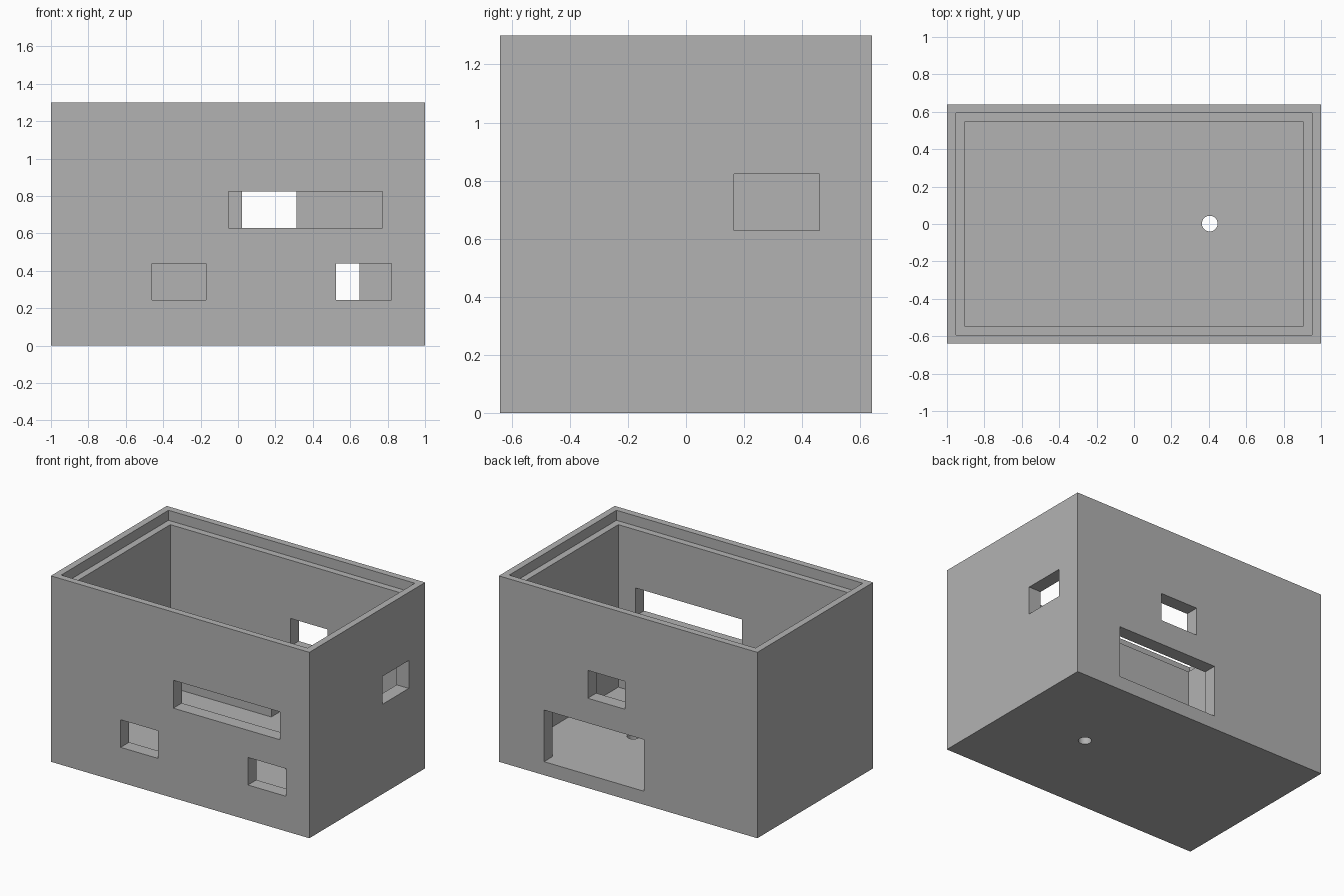
import bpy

if "Cube" in bpy.data.objects:
    bpy.data.objects.remove(bpy.data.objects["Cube"], do_unlink=True)

# Main dimensions
HX, HY, HEIGHT = 1.0, 0.64, 1.3
WALL = 0.094
LIP = 0.047
LIP_DEPTH = 0.07

grey = bpy.data.materials.new("matte grey")
grey.use_nodes = True
colour = (0.448, 0.448, 0.448, 1)
grey.diffuse_color = colour
grey.node_tree.nodes["Principled BSDF"].inputs["Base Color"].default_value = colour


def block(name, x, y, z):
    """Box from (min, max) ranges along each axis."""
    ranges = (x, y, z)
    bpy.ops.mesh.primitive_cube_add(size=1, location=[(a + b) / 2 for a, b in ranges])
    ob = bpy.context.object
    ob.name = name
    ob.scale = [b - a for a, b in ranges]
    bpy.ops.object.transform_apply(location=True, rotation=False, scale=True)
    ob.data.materials.append(grey)
    return ob


def cut(body, cutter):
    """Subtract the cutter from the body and discard it."""
    cutter.hide_render = True
    mod = body.modifiers.new(cutter.name, "BOOLEAN")
    mod.operation = "DIFFERENCE"
    mod.solver = "EXACT"
    mod.object = cutter
    bpy.context.view_layer.objects.active = body
    bpy.ops.object.modifier_apply(modifier=mod.name)
    bpy.data.objects.remove(cutter, do_unlink=True)


# Outer case
case = block("case", (-HX, HX), (-HY, HY), (0, HEIGHT))

# Hollow interior and the stepped lid seat around the rim
for name, inset, floor in (("cavity", WALL, WALL), ("lid_seat", LIP, HEIGHT - LIP_DEPTH)):
    ix, iy = HX - inset, HY - inset
    cut(case, block(name, (-ix, ix), (-iy, iy), (floor, HEIGHT + 0.2)))

# Rectangular ports through the walls
front = (-HY - 0.1, -HY + WALL + 0.05)
back = (HY - WALL - 0.05, HY + 0.1)
right_side = (HX - WALL - 0.05, HX + 0.1)
upper, lower = (0.628, 0.823), (0.245, 0.438)
ports = {
    "front_wide_port": ((-0.052, 0.772), front, upper),
    "front_port_a": ((-0.46, -0.17), front, lower),
    "front_port_b": ((0.525, 0.82), front, lower),
    "back_small_port": ((0.022, 0.312), back, upper),
    "back_large_port": ((-0.125, 0.65), back, (WALL, 0.455)),
    "side_port": (right_side, (0.166, 0.459), upper),
}
for name, (x, y, z) in ports.items():
    cut(case, block(name, x, y, z))

# Round hole in the floor
bpy.ops.mesh.primitive_cylinder_add(vertices=32, radius=0.042, depth=0.5, location=(0.405, 0.002, 0))
hole = bpy.context.object
hole.name = "floor_hole"
hole.data.materials.append(grey)
cut(case, hole)

# Smooth only the hole wall; box edges stay crisp
bpy.ops.object.select_all(action="DESELECT")
case.select_set(True)
bpy.context.view_layer.objects.active = case
bpy.ops.object.shade_smooth_by_angle()
